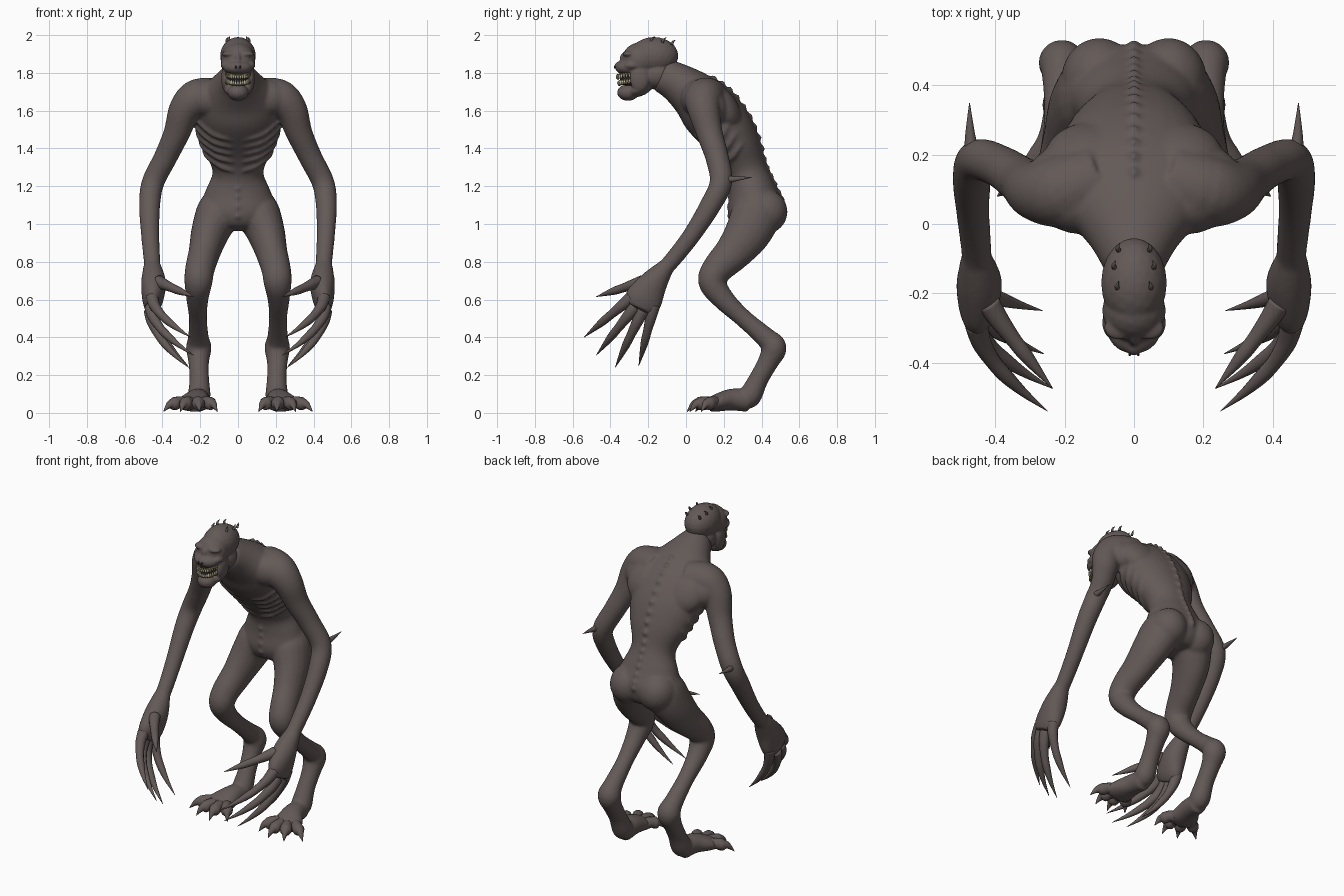
import bpy, bmesh, math
from mathutils import Vector, Matrix

if "Cube" in bpy.data.objects:
    bpy.data.objects.remove(bpy.data.objects["Cube"])


def material(name, colour):
    m = bpy.data.materials.new(name)
    m.use_nodes = True
    m.diffuse_color = (*colour, 1)
    for node in m.node_tree.nodes:
        if node.type == 'BSDF_PRINCIPLED':
            node.inputs["Base Color"].default_value = (*colour, 1)
            node.inputs["Roughness"].default_value = .8
    return m


SKIN = material("grey brown skin", (.125, .101, .095))
DARK = material("dark mouth", (.03, .022, .018))
GUM = material("olive gums", (.13, .11, .05))
TOOTH = material("ivory teeth", (.5, .47, .34))


def finish(bm, name, mat, voxel=0, smooth=4):
    """Turn a bmesh into a smooth object, fusing its volumes if a voxel size is given."""
    bmesh.ops.recalc_face_normals(bm, faces=bm.faces)
    for f in bm.faces:
        f.smooth = True
    mesh = bpy.data.meshes.new(name)
    bm.to_mesh(mesh)
    bm.free()
    mesh.materials.append(mat)
    ob = bpy.data.objects.new(name, mesh)
    bpy.context.scene.collection.objects.link(ob)
    if voxel:
        r = ob.modifiers.new("fuse", 'REMESH')
        r.mode, r.voxel_size, r.use_smooth_shade = 'VOXEL', voxel, True
        s = ob.modifiers.new("soften", 'SMOOTH')
        s.factor, s.iterations = .5, smooth


def spline(pts, steps=5):
    """Catmull-Rom resampling of (x, y, z, width, depth) sections."""
    rows = [Vector(p if len(p) == 5 else (*p, p[3])) for p in pts]
    rows = [rows[0]] + rows + [rows[-1]]
    out = []
    for a, b, c, d in zip(rows, rows[1:], rows[2:], rows[3:]):
        for i in range(steps):
            t = i / steps
            out.append(b + (c - a) * (t / 2) + (a * 2 - b * 5 + c * 4 - d) * (t * t / 2)
                       + (b * 3 - a - c * 3 + d) * (t ** 3 / 2))
    return out + [rows[-1]]


def frames(pts, steps=5):
    """Centre, side axis and front axis, scaled by the radii, for each section."""
    rows, out = spline(pts, steps), []
    for i, r in enumerate(rows):
        t = (rows[min(i + 1, len(rows) - 1)] - rows[max(i - 1, 0)])
        t = Vector(t[:3]).normalized()
        u = Vector((1, 0, 0))
        u = (u - t * u.dot(t)).normalized()
        out.append((Vector(r[:3]), u * max(r[3], .0008), t.cross(u) * max(r[4], .0008)))
    return out


def on_ring(frame, angle, scale=1):
    c, u, v = frame
    return c + (u * math.cos(angle) + v * math.sin(angle)) * scale


def tube(bm, pts, side=1, n=16):
    rings = []
    for fr in frames(pts):
        ring = [on_ring(fr, math.tau * k / n) for k in range(n)]
        rings.append([bm.verts.new((p.x * side, p.y, p.z)) for p in ring])
    for a, b in zip(rings, rings[1:]):
        for k in range(n):
            bm.faces.new((a[k], a[k - 1], b[k - 1], b[k]))
    bm.faces.new(rings[0])
    bm.faces.new(rings[-1])


def blob(bm, centre, radii, side=1, tilt=0):
    x, y, z = centre
    m = Matrix.Translation((x * side, y, z)) @ Matrix.Rotation(tilt, 4, 'X')
    bmesh.ops.create_icosphere(bm, subdivisions=3, radius=1,
                               matrix=m @ Matrix.Diagonal((*radii, 1)))


# Trunk: neck, chest, waist and hips
TRUNK = [(0, -.13, 1.79, .085, .09), (0, -.05, 1.75, .13, .105), (0, .04, 1.685, .2, .13),
         (0, .12, 1.605, .225, .155), (0, .205, 1.505, .22, .15), (0, .27, 1.40, .185, .13),
         (0, .32, 1.28, .135, .11), (0, .35, 1.18, .17, .125), (0, .37, 1.08, .205, .15),
         (0, .385, 1.01, .18, .13), (0, .39, .97, .09, .08)]
ARM = [(.1, .13, 1.67, .10), (.21, .095, 1.665, .105), (.28, .095, 1.605, .087),
       (.325, .125, 1.48, .07), (.385, .165, 1.35, .062), (.45, .185, 1.22, .06),
       (.468, .13, 1.1, .056), (.465, .03, .94, .048), (.455, -.08, .8, .044), (.455, -.14, .74, .044)]
PALM = [(.455, -.1, .78, .046, .042), (.447, -.17, .69, .066, .075),
        (.452, -.225, .6, .056, .1), (.46, -.25, .55, .036, .075)]
LEG = [(.08, .385, 1.13, .1), (.11, .37, 1.05, .115, .13), (.15, .325, .95, .1, .122),
       (.178, .25, .85, .084, .1), (.202, .165, .76, .078, .082), (.21, .14, .69, .074),
       (.215, .2, .6, .058), (.212, .305, .5, .048), (.21, .42, .4, .055), (.208, .465, .345, .068),
       (.208, .435, .27, .055), (.205, .385, .18, .052), (.205, .34, .09, .06), (.208, .31, .055, .045)]
FOOT = [(.205, .33, .065, .055, .06), (.215, .24, .07, .065, .058),
        (.235, .16, .052, .09, .046), (.24, .12, .042, .085, .036)]

body = bmesh.new()
tube(body, TRUNK, n=32)
for s in (1, -1):
    for limb in (ARM, PALM, LEG, FOOT):
        tube(body, limb, s, 20)
    blob(body, (.1, .42, 1.065), (.11, .118, .118), s)
    blob(body, (.12, .19, 1.615), (.14, .085, .14), s, .6)
    blob(body, (.15, .065, 1.665), (.13, .095, .1), s)
    blob(body, (.21, .13, 1.63), (.1, .085, .11), s, .6)

# Ribs wrap the chest and slant down toward the breastbone
rings = frames(TRUNK, 10)
RIB = ((-25, .004), (-5, .012), (15, .016), (35, .017), (55, .017), (72, .013), (82, .006))
for i in range(29, 54, 5):
    for s in (1, -1):
        path = []
        for angle, r in RIB:
            ring = rings[i + round((angle + 25) / 14)]
            path.append((*on_ring(ring, math.radians(angle), .985), r))
        tube(body, path, s, 8)

# Backbone knobs and belly knobs
for i in range(22, 84, 4):
    blob(body, on_ring(rings[i], -math.pi / 2, .98), (.016, .017, .022))
for i in range(66, 82, 5):
    blob(body, on_ring(rings[i], math.pi / 2), (.013, .009, .013))
finish(body, "body", SKIN, .0085, 8)

# Head: skull, brow, cheeks, muzzle and hanging jaw
head = bmesh.new()
blob(head, (0, -.17, 1.89), (.095, .13, .1))
blob(head, (0, -.25, 1.865), (.092, .09, .095))
blob(head, (0, -.305, 1.828), (.078, .07, .042))
blob(head, (0, -.35, 1.835), (.026, .03, .026))
blob(head, (0, -.33, 1.865), (.016, .022, .045))
blob(head, (0, -.15, 1.79), (.085, .09, .08))
blob(head, (0, -.307, 1.696), (.056, .058, .044))
blob(head, (0, -.25, 1.715), (.076, .075, .04), 1, .3)
for s in (1, -1):
    blob(head, (.042, -.3, 1.9), (.045, .035, .017), s)
    blob(head, (.066, -.285, 1.84), (.026, .045, .022), s)
    blob(head, (.064, -.245, 1.77), (.025, .052, .07), s)
finish(head, "head", SKIN, .006, 5)

# Mouth cavity, nostrils, gums and teeth, with the corners curling up
mouth = bmesh.new()
blob(mouth, (0, -.28, 1.763), (.056, .07, .04))
for s in (1, -1):
    blob(mouth, (.012, -.377, 1.83), (.004, .004, .008), s)
finish(mouth, "mouth_and_nostrils", DARK)

gums, teeth = bmesh.new(), bmesh.new()
for level, length, reach in ((1.786, -.024, .073), (1.739, .022, .066)):
    arc = []
    for k in range(-7, 8):
        a = k * math.pi / 15
        x, y = .06 * math.sin(a), -.288 - reach * math.cos(a)
        z = level + .01 * math.sin(a) ** 2
        arc.append(Vector((x, y, z)))
        r = .0085 if abs(k) == 3 else .0065
        tube(teeth, [(x, y - .003, z, r), (x, y - .004, z + length / 2, r * .85),
                     (x, y, z + length, .001)], 1, 8)
    for p, q in zip(arc, arc[1:]):
        blob(gums, (p + q) / 2, (.01, .008, .008))
finish(gums, "gums", GUM)
finish(teeth, "teeth", TOOTH)

# Small horns on the scalp
horns = bmesh.new()
for s in (1, -1):
    for x, y, z in ((.047, -.185, 1.968), (.057, -.125, 1.962), (.045, -.075, 1.95)):
        tube(horns, [(x, y, z, .008), (x + .002, y + .006, z + .014, .006),
                     (x - .003, y + .02, z + .025, .001)], s, 8)
finish(horns, "horns", SKIN)

# Fingers: yz runs straight to the tip while x curls inward late
FINGERS = [((.42, -.23, .695), (.235, -.475, .615), 1.1), ((.455, -.29, .61), (.25, -.54, .4), 1.7),
           ((.462, -.27, .56), (.235, -.475, .305), 1.8), ((.465, -.23, .54), (.26, -.375, .24), 1.8),
           ((.46, -.17, .57), (.265, -.25, .25), 1.8)]
fingers = bmesh.new()
for s in (1, -1):
    for base, tip, curl in FINGERS:
        pts = []
        for f, r in ((0, .034), (.2, .029), (.42, .023), (.6, .021), (.8, .012), (1, .001)):
            p = Vector(base).lerp(Vector(tip), f)
            pts.append((base[0] + (tip[0] - base[0]) * f ** curl, p.y, p.z, r))
        tube(fingers, pts, s, 12)
finish(fingers, "clawed_fingers", SKIN)

# Toes arch up from the foot and end in claws on the ground
TOE = ((0, .05, .036), (.3, .056, .032), (.55, .048, .034), (.75, .042, .019), (1, .006, .001))
toes = bmesh.new()
for s in (1, -1):
    for base, tip in (((.185, .15), (.11, .05)), ((.215, .14), (.205, .005)),
                      ((.25, .14), (.305, .02)), ((.27, .17), (.395, .08))):
        pts = []
        for f, z, r in TOE:
            p = Vector(base).lerp(Vector(tip), f)
            pts.append((p.x, p.y, z, r))
        tube(toes, pts, s, 12)
finish(toes, "clawed_toes", SKIN)

# Elbow spikes
spikes = bmesh.new()
for s in (1, -1):
    tube(spikes, [(.46, .19, 1.235, .024), (.472, .24, 1.237, .017), (.475, .35, 1.248, .001)], s, 10)
finish(spikes, "elbow_spikes", SKIN)
